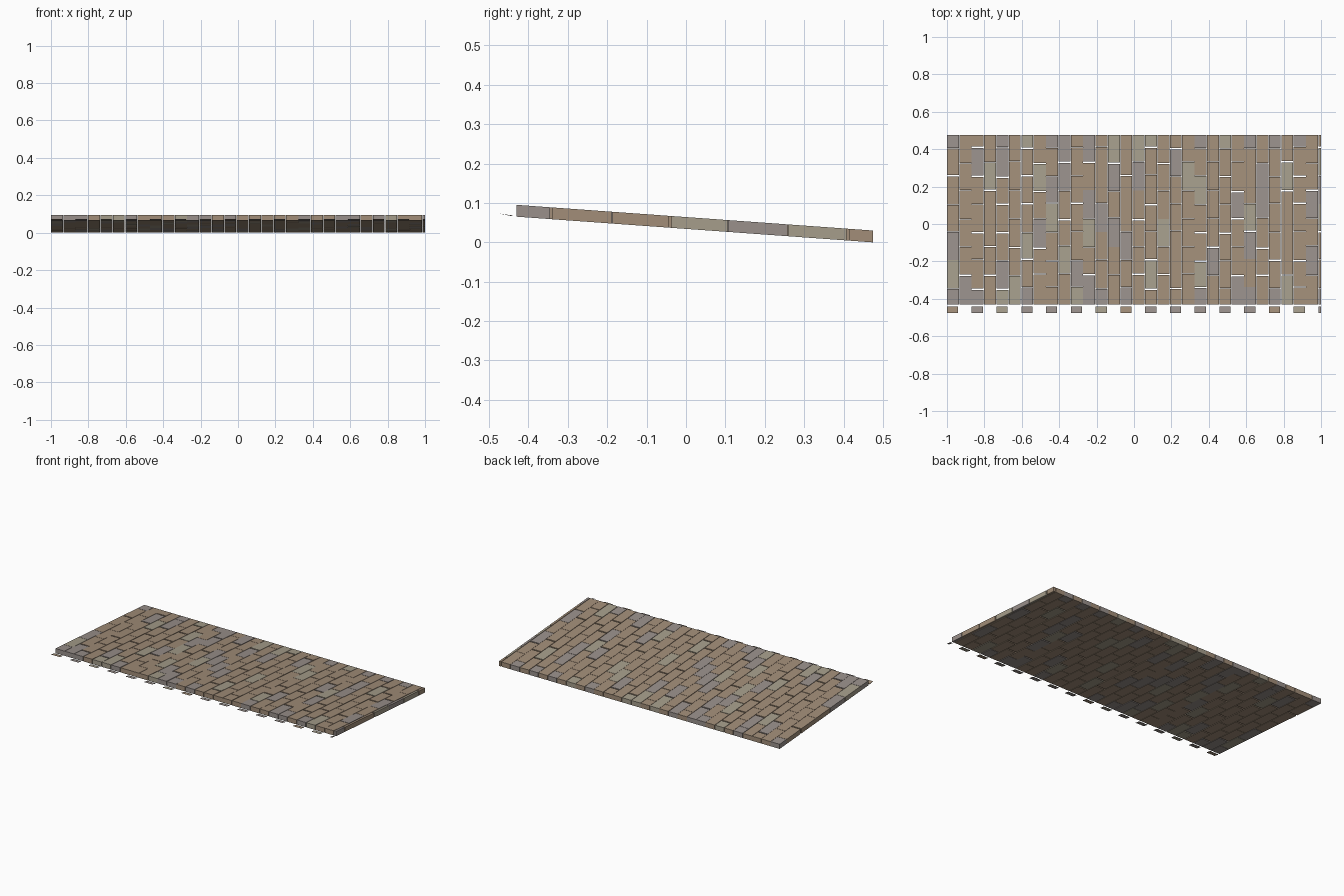
import bpy, bmesh, random

if "Cube" in bpy.data.objects:
    bpy.data.objects.remove(bpy.data.objects["Cube"])

random.seed(7)
SLOPE, MID, THICK = -0.072, 0.0641, 0.030
Y0, Y1 = -0.43, 0.475
PITCH, ROW = 0.0662, 0.15


def material(name, rgb):
    m = bpy.data.materials.new(name)
    m.diffuse_color = (*rgb, 1)
    m.use_nodes = True
    m.node_tree.nodes["Principled BSDF"].inputs["Base Color"].default_value = m.diffuse_color
    return m


mats = [material("tan_shingle", (0.36, 0.27, 0.19)),
        material("grey_shingle", (0.32, 0.28, 0.26)),
        material("weathered_shingle", (0.38, 0.34, 0.26))]


def block(bm, x0, x1, profile, mat):
    """Prism of a y-z profile between two x positions."""
    a = [bm.verts.new((x0, y, z)) for y, z in profile]
    b = [bm.verts.new((x1, y, z)) for y, z in profile]
    faces = [bm.faces.new(a), bm.faces.new(b[::-1])]
    n = len(a)
    for i in range(n):
        j = (i + 1) % n
        faces.append(bm.faces.new((a[i], b[i], b[j], a[j])))
    for f in faces:
        f.material_index = mat


def finish(bm, name):
    bmesh.ops.recalc_face_normals(bm, faces=bm.faces)
    me = bpy.data.meshes.new(name)
    bm.to_mesh(me)
    bm.free()
    for m in mats:
        me.materials.append(m)
    bpy.context.collection.objects.link(bpy.data.objects.new(name, me))


def top(y):
    return MID + SLOPE * y


# sloping deck of staggered blocks, cut flush at both ends; plus loose front offcuts
deck, chips = bmesh.new(), bmesh.new()
for c in range(31):
    x0 = -1 + c * PITCH
    x1 = min(x0 + PITCH - random.uniform(0.001, 0.004), 1)
    even = c % 2 == 0
    first = 0.41 if even else 0.33
    cuts = [first - ROW * k + random.uniform(-0.006, 0.006) for k in range(6)]
    cuts = [Y1] + [y for y in cuts if y > Y0 + 0.02] + [Y0]
    for k in range(len(cuts) - 1):
        hi, lo = cuts[k], cuts[k + 1]
        if k:
            hi -= random.choice((0.002, 0.002, 0.004, 0.008))
        greyish = (4, 4, 2) if hi - lo < 0.1 else (7, 2, 1)
        mat = random.choices((0, 1, 2), greyish)[0]
        block(deck, x0, x1, [(lo, top(lo) - THICK), (hi, top(hi) - THICK),
                             (hi, top(hi)), (lo, top(lo))], mat)
    if even:
        block(chips, x0, min(x0 + 0.06, 1),
              [(-0.475, 0.073), (-0.44, 0.0662), (-0.442, 0.0685)],
              random.choice((1, 1, 2, 0)))
finish(deck, "shingle_deck")
finish(chips, "front_offcuts")
